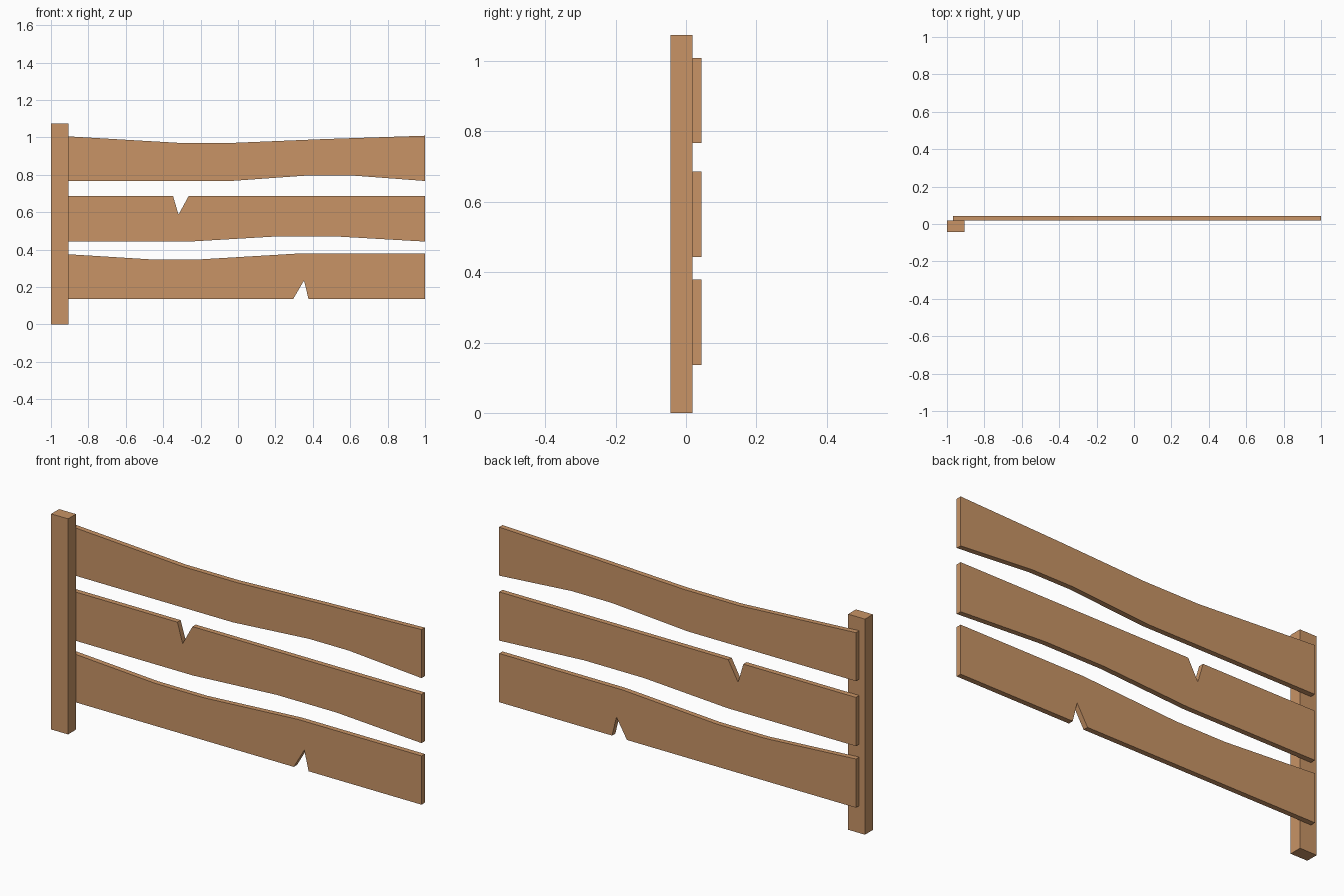
import bpy, bmesh

if "Cube" in bpy.data.objects:
    bpy.data.objects.remove(bpy.data.objects["Cube"])

wood = bpy.data.materials.new("light_wood")
wood.diffuse_color = (0.58, 0.296, 0.133, 1)
wood.use_nodes = True
wood.node_tree.nodes["Principled BSDF"].inputs["Base Color"].default_value = wood.diffuse_color


def extrude_profile(name, outline, y0, y1):
    """Extrude an (x, z) outline from y0 to y1."""
    bm = bmesh.new()
    face = bm.faces.new([bm.verts.new((x, y0, z)) for x, z in outline])
    ext = bmesh.ops.extrude_face_region(bm, geom=[face])
    for v in ext["geom"]:
        if isinstance(v, bmesh.types.BMVert):
            v.co.y = y1
    bmesh.ops.recalc_face_normals(bm, faces=bm.faces)
    mesh = bpy.data.meshes.new(name)
    bm.to_mesh(mesh)
    bm.free()
    mesh.materials.append(wood)
    obj = bpy.data.objects.new(name, mesh)
    bpy.context.collection.objects.link(obj)


# Upright post at the left end
extrude_profile("post", [(-1, 0), (-0.907, 0), (-0.907, 1.075), (-1, 1.075)], -0.044, 0.018)

# Worn boards: top edge and bottom edge, each listed left to right
L, R = -0.968, 1.0
boards = {
    "top_board": (
        [(L, 1.009), (-0.32, 0.971), (-0.02, 0.971), (0.46, 0.991), (R, 1.009)],
        [(L, 0.767), (-0.04, 0.767), (0.38, 0.797), (0.6, 0.797), (R, 0.767)]),
    "middle_board": (
        [(L, 0.686), (-0.347, 0.686), (-0.318, 0.587), (-0.264, 0.686), (R, 0.686)],
        [(L, 0.443), (-0.26, 0.443), (0.2, 0.47), (0.53, 0.47), (R, 0.443)]),
    "bottom_board": (
        [(L, 0.379), (-0.47, 0.348), (-0.2, 0.348), (0.32, 0.379), (R, 0.379)],
        [(L, 0.136), (0.295, 0.136), (0.353, 0.235), (0.377, 0.136), (R, 0.136)]),
}
for name, (top, bottom) in boards.items():
    extrude_profile(name, bottom + top[::-1], 0.018, 0.044)
